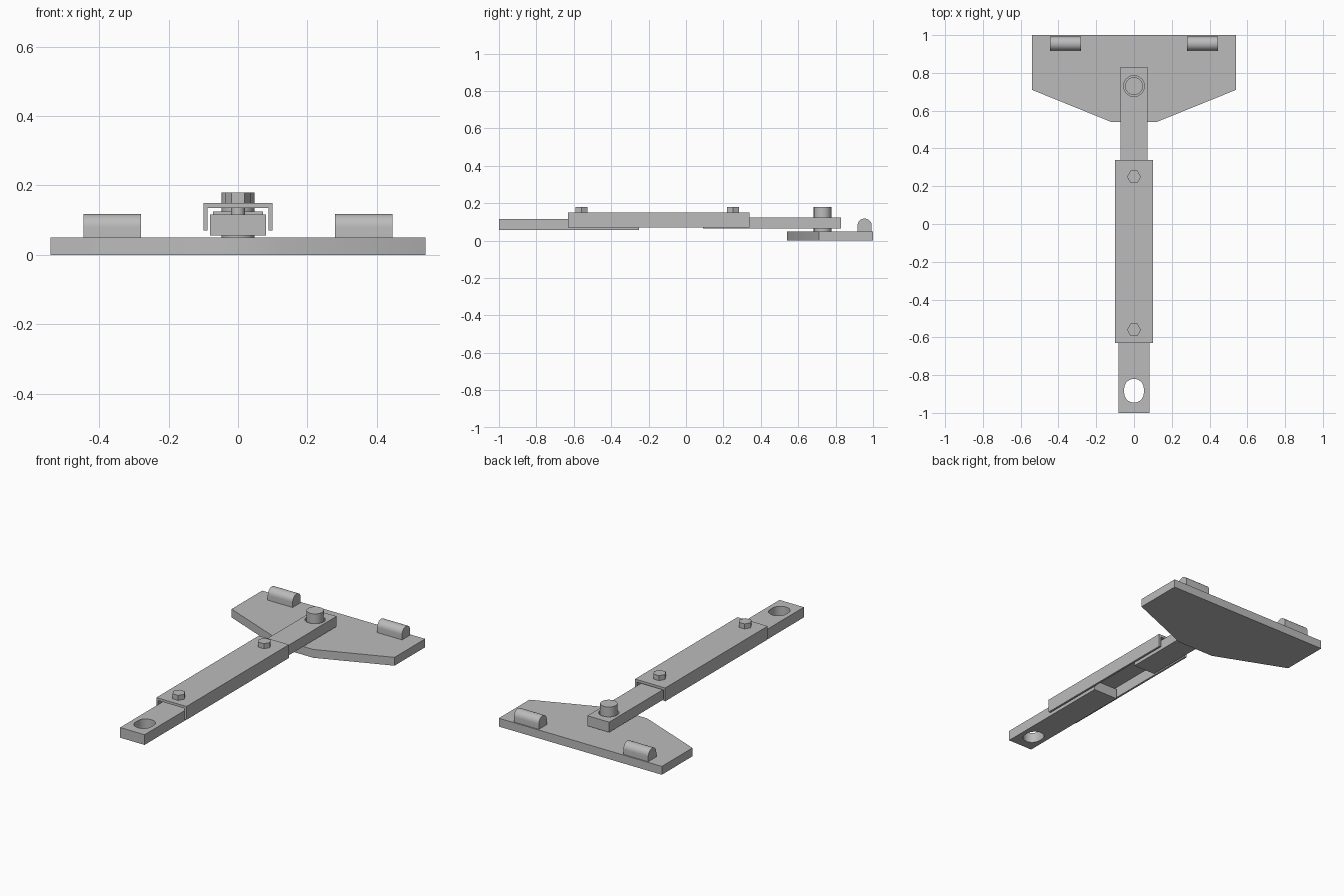
import bpy
import bmesh
from math import pi, cos, sin
from mathutils import Vector, Matrix

if "Cube" in bpy.data.objects:
    bpy.data.objects.remove(bpy.data.objects["Cube"], do_unlink=True)

GREY = (0.5, 0.5, 0.5, 1)
metal = bpy.data.materials.new("grey metal")
metal.use_nodes = True
metal.diffuse_color = GREY
metal.node_tree.nodes["Principled BSDF"].inputs["Base Color"].default_value = GREY

# Maps a profile drawn in (y, z) and extruded along x into world space
ALONG_X = Matrix(((0, 0, 1), (1, 0, 0), (0, 1, 0))).to_4x4()
# Maps a profile drawn in (x, z) and extruded along y
ALONG_Y = Matrix(((1, 0, 0), (0, 0, 1), (0, 1, 0))).to_4x4()


def prism(name, loops, low, high, frame=None):
    """Extrude an outline, with optional hole outlines, from low to high."""
    bm = bmesh.new()
    edges = []
    for loop in loops:
        verts = [bm.verts.new((u, v, low)) for u, v in loop]
        edges += [bm.edges.new((a, b)) for a, b in zip(verts, verts[1:] + verts[:1])]
    if len(loops) == 1:
        bm.faces.new(verts)
    else:
        bmesh.ops.triangle_fill(bm, edges=edges, use_beauty=True)
    result = bmesh.ops.extrude_face_region(bm, geom=bm.faces[:])
    moved = [g for g in result["geom"] if isinstance(g, bmesh.types.BMVert)]
    bmesh.ops.translate(bm, verts=moved, vec=Vector((0, 0, high - low)))
    if frame:
        bm.transform(frame)
    bmesh.ops.recalc_face_normals(bm, faces=bm.faces[:])
    mesh = bpy.data.meshes.new(name)
    bm.to_mesh(mesh)
    bm.free()
    mesh.materials.append(metal)
    obj = bpy.data.objects.new(name, mesh)
    bpy.context.collection.objects.link(obj)
    bpy.ops.object.select_all(action="DESELECT")
    obj.select_set(True)
    bpy.context.view_layer.objects.active = obj
    bpy.ops.object.shade_smooth_by_angle(angle=pi / 6)
    return obj


def rect(x, y0, y1):
    return [(-x, y0), (x, y0), (x, y1), (-x, y1)]


def circle(y, radius, count=40):
    return [(radius * cos(2 * pi * i / count), y + radius * sin(2 * pi * i / count))
            for i in range(count)]


def arch(centre, radius, rise, count=16):
    """Half circle from right to left, centred at (centre, rise)."""
    return [(centre + radius * cos(pi * i / count), rise + radius * sin(pi * i / count))
            for i in range(count + 1)]


# Base plate with a tapered front
half = [(0.12, 0.54), (0.54, 0.71), (0.54, 1.0)]
prism("base_plate", [half + [(-x, y) for x, y in reversed(half)]], 0, 0.05)

# Round-topped lugs on the rear edge
lug = [(0.917, 0.05), (0.993, 0.05)] + arch(0.955, 0.038, 0.08)
for side, start in (("left", 0.28), ("right", -0.445)):
    prism(side + "_lug", [lug], start, start + 0.165, ALONG_X)

# Rear bar, loose around the pivot pin
prism("rear_bar", [rect(0.072, 0.09, 0.83), circle(0.73, 0.055)], 0.064, 0.125)
prism("pivot_pin", [circle(0.73, 0.047)], 0.045, 0.18)

# Front bar with a slotted eye
top = arch(0, 0.052, 0.011)
slot = [(x, y - 0.883) for x, y in top + [(-x, -y) for x, y in top]]
prism("front_bar", [rect(0.081, -1.0, -0.25), slot], 0.056, 0.117)

# Folded channel that covers both bars
channel = [(-0.1, 0.07), (-0.1, 0.15), (0.1, 0.15), (0.1, 0.07),
           (0.088, 0.07), (0.088, 0.135), (-0.088, 0.135), (-0.088, 0.07)]
prism("channel_cover", [channel], -0.63, 0.34, ALONG_Y)

# Hexagon bolts joining the channel to the bars
for label, y in (("front", -0.56), ("rear", 0.25)):
    prism(label + "_bolt_head", [circle(y, 0.037, 6)], 0.15, 0.18)
    prism(label + "_bolt_shank", [circle(y, 0.02, 20)], 0.1, 0.151)
